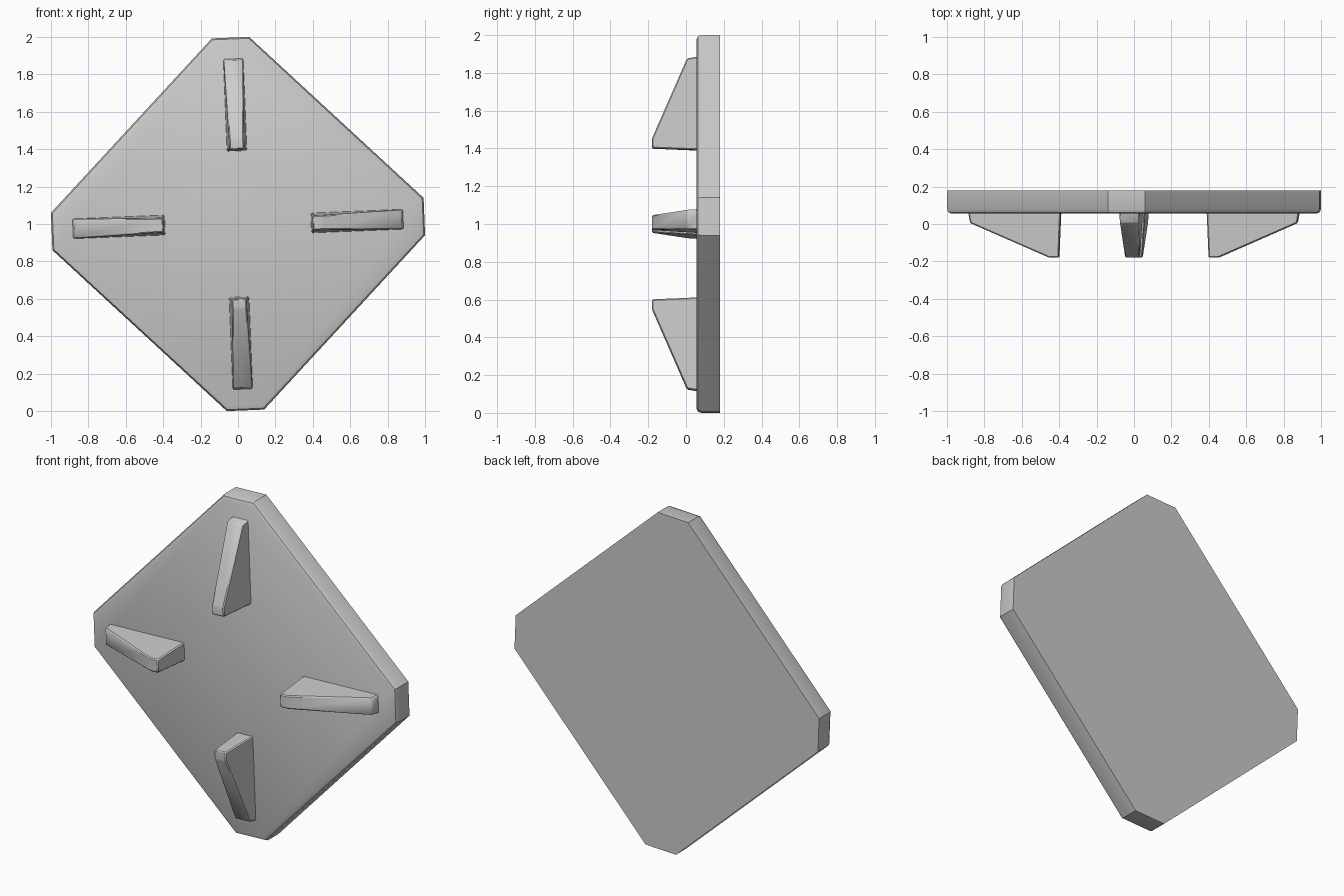
import bpy, bmesh, math
from mathutils import Matrix, Vector

if "Cube" in bpy.data.objects:
    bpy.data.objects.remove(bpy.data.objects["Cube"])

TILT = math.radians(2.3)      # whole design is turned slightly about the plate centre
CENTRE = Matrix.Translation((0, 0, 1))


def turn(angle):
    """Counter-clockwise turn in the front view, about the plate centre."""
    return CENTRE @ Matrix.Rotation(-angle, 4, 'Y')


def make_object(name, bm, matrix):
    bm.transform(matrix)
    bmesh.ops.recalc_face_normals(bm, faces=bm.faces[:])
    mesh = bpy.data.meshes.new(name)
    bm.to_mesh(mesh)
    bm.free()
    obj = bpy.data.objects.new(name, mesh)
    bpy.context.collection.objects.link(obj)
    bpy.ops.object.select_all(action='DESELECT')
    obj.select_set(True)
    bpy.context.view_layer.objects.active = obj
    bpy.ops.object.shade_smooth_by_angle(angle=math.radians(35))


def bridge(bm, loop_a, loop_b):
    """Closed solid between two matching outlines."""
    a = [bm.verts.new(p) for p in loop_a]
    b = [bm.verts.new(p) for p in loop_b]
    bm.faces.new(a)
    bm.faces.new(b[::-1])
    n = len(a)
    for i in range(n):
        bm.faces.new((a[i], b[i], b[(i + 1) % n], a[(i + 1) % n]))


# Square plate with clipped corners and a softened front rim
FRONT, BACK, R, CLIP = 0.055, 0.18, 0.997, 0.1
outline = []
for k in range(4):
    spin = Matrix.Rotation(-k * math.pi / 2, 4, 'Y')
    outline += [spin @ Vector((CLIP, 0, R)), spin @ Vector((-CLIP, 0, R))]
bm = bmesh.new()
bridge(bm, [p + Vector((0, FRONT, 0)) for p in outline],
       [p + Vector((0, BACK, 0)) for p in outline])
rim = [e for e in bm.edges if all(abs(v.co.y - FRONT) < 1e-5 for v in e.verts)]
bmesh.ops.bevel(bm, geom=rim, offset=0.026, segments=2, profile=0.5, affect='EDGES')
make_object("plate", bm, turn(TILT))

# Four wedge fins, narrowing away from the plate: (depth, distance from centre)
profile = [(0.07, 0.39), (-0.18, 0.4), (-0.18, 0.452), (0.005, 0.875), (0.07, 0.886)]


def half_width(y):
    return 0.039 + (y + 0.18) * 0.06


for k, side in enumerate(("top", "left", "bottom", "right")):
    bm = bmesh.new()
    bridge(bm, [(half_width(y), y, r) for y, r in profile],
           [(-half_width(y), y, r) for y, r in profile])
    edges = [e for e in bm.edges if not all(v.co.y > 0.06 for v in e.verts)]
    bmesh.ops.bevel(bm, geom=edges, offset=0.006, segments=1, affect='EDGES')
    # lean of the fins follows the tilt of the plate
    make_object(side + "_fin", bm, turn(TILT + k * math.pi / 2)
                @ Matrix.Translation((0.01, 0, 0)))
